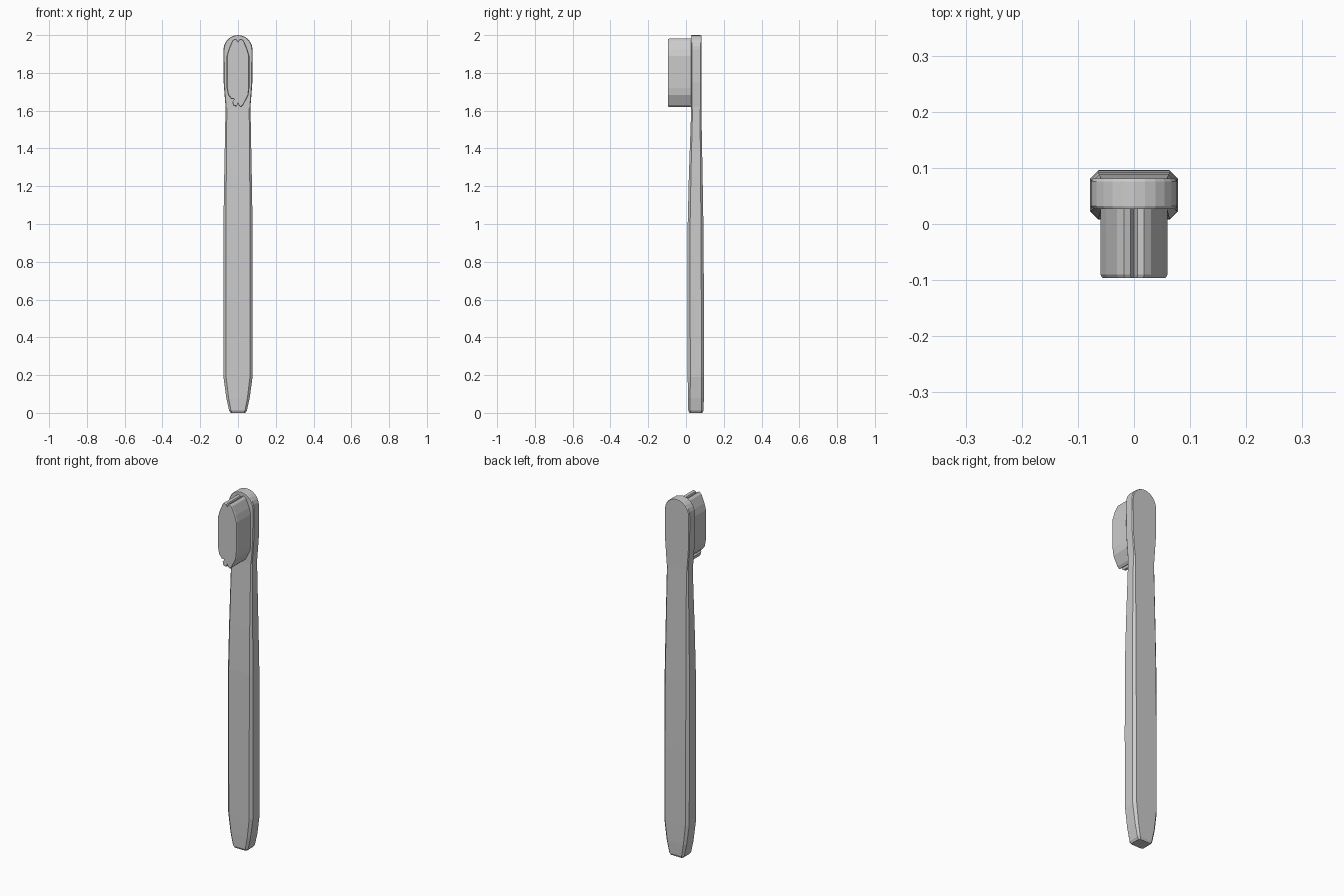
import bpy, bmesh, math

if "Cube" in bpy.data.objects:
    bpy.data.objects.remove(bpy.data.objects["Cube"])


def finish(bm, name):
    bmesh.ops.recalc_face_normals(bm, faces=bm.faces)
    mesh = bpy.data.meshes.new(name)
    bm.to_mesh(mesh)
    bm.free()
    obj = bpy.data.objects.new(name, mesh)
    bpy.context.collection.objects.link(obj)
    return obj


def loft(name, sections):
    """Chamfered rectangles (z, half width, front y, back y, chamfer) joined along z."""
    bm = bmesh.new()
    rings = []
    for z, w, f, b, c in sections:
        pts = [(-w + c, f), (w - c, f), (w, f + c), (w, b - c),
               (w - c, b), (-w + c, b), (-w, b - c), (-w, f + c)]
        rings.append([bm.verts.new((x, y, z)) for x, y in pts])
    for lo, hi in zip(rings, rings[1:]):
        for i in range(8):
            j = (i + 1) % 8
            bm.faces.new((lo[i], lo[j], hi[j], hi[i]))
    bm.faces.new(rings[0])
    bm.faces.new(rings[-1])
    return finish(bm, name)


def slab(name, outline, layers):
    """x-z outline stacked along y; each layer is (y, inset scale) about its centre."""
    bm = bmesh.new()
    cz = (min(z for _, z in outline) + max(z for _, z in outline)) / 2
    rings = [[bm.verts.new((x * sx, y, cz + (z - cz) * sz)) for x, z in outline]
             for y, sx, sz in layers]
    n = len(outline)
    for lo, hi in zip(rings, rings[1:]):
        for i in range(n):
            j = (i + 1) % n
            bm.faces.new((lo[i], lo[j], hi[j], hi[i]))
    bm.faces.new(rings[0])
    bm.faces.new(rings[-1])
    return finish(bm, name)


# Tapered handle
loft("handle", [
    (0.00, 0.038, 0.019, 0.086, 0.006),
    (0.012, 0.047, 0.012, 0.092, 0.010),
    (0.08, 0.062, 0.010, 0.095, 0.012),
    (0.19, 0.077, 0.009, 0.096, 0.014),
    (0.60, 0.078, 0.008, 0.095, 0.014),
    (1.00, 0.077, 0.009, 0.092, 0.013),
    (1.25, 0.073, 0.015, 0.088, 0.011),
    (1.62, 0.066, 0.028, 0.081, 0.007),
    (1.66, 0.067, 0.030, 0.079, 0.006),
])

# Round-ended head plate
right = [(0.065, 1.61), (0.070, 1.67), (0.076, 1.75)]
arc = [(0.077 * math.cos(math.pi * i / 12), 1.923 + 0.077 * math.sin(math.pi * i / 12))
       for i in range(13)]
head_outline = right + arc + [(-x, z) for x, z in reversed(right)]
slab("head", head_outline, [
    (0.027, 0.95, 0.99), (0.032, 1, 1), (0.076, 1, 1), (0.081, 0.95, 0.99)])

# Bristle block with a notch at each end
bristle_outline = [
    (0.000, 1.640), (0.006, 1.626), (0.016, 1.619), (0.028, 1.630),
    (0.055, 1.682), (0.060, 1.720), (0.060, 1.890), (0.050, 1.925),
    (0.030, 1.971), (0.018, 1.981), (0.006, 1.976), (0.000, 1.962),
    (-0.006, 1.976), (-0.018, 1.981), (-0.030, 1.971), (-0.050, 1.925),
    (-0.060, 1.890), (-0.060, 1.720), (-0.053, 1.684), (-0.036, 1.662),
    (-0.018, 1.660), (-0.030, 1.645), (-0.024, 1.625), (-0.008, 1.622)]
slab("bristles", bristle_outline, [
    (-0.096, 0.94, 0.982), (-0.090, 1, 1), (0.034, 1, 1)])
